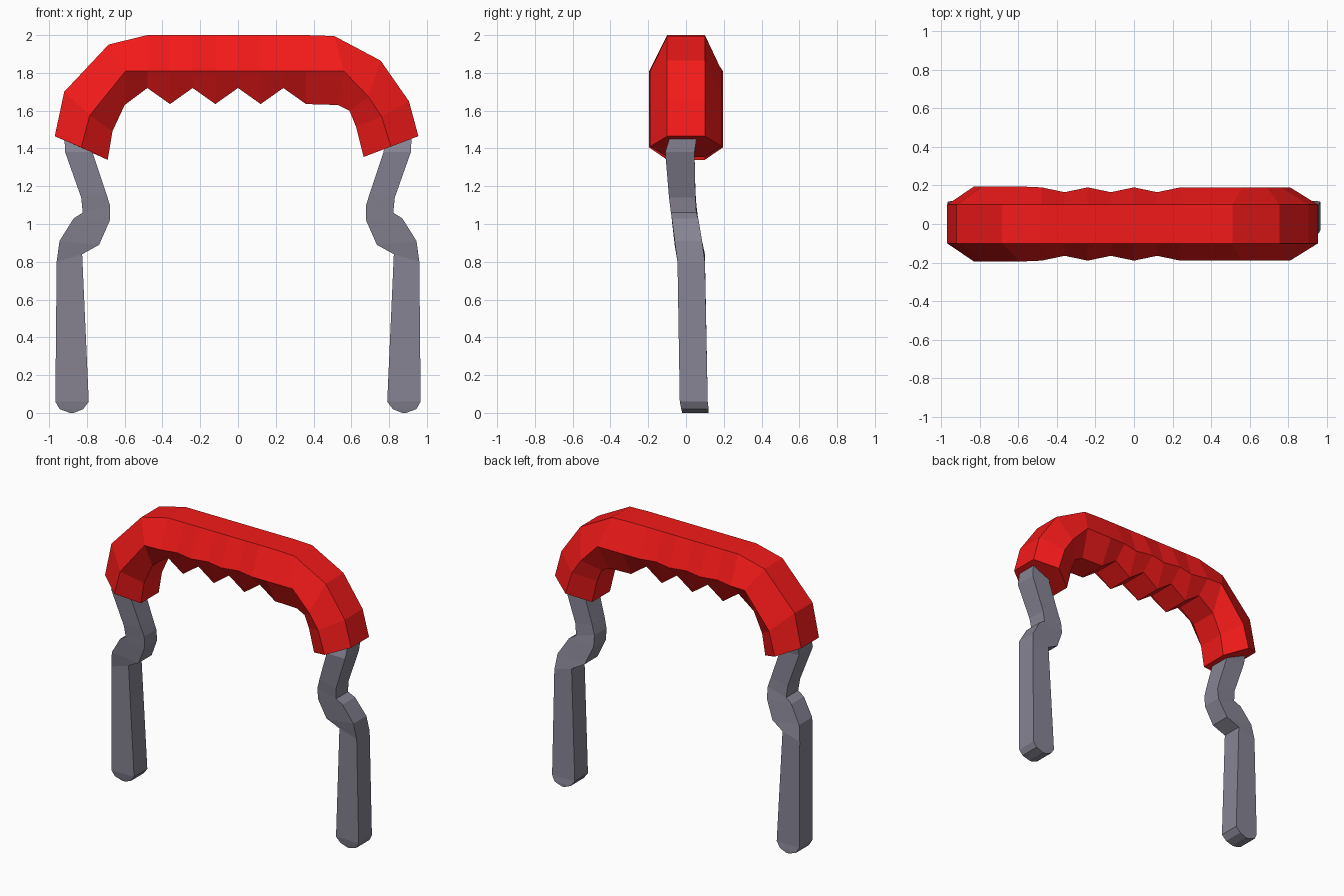
import bpy, bmesh

if "Cube" in bpy.data.objects:
    bpy.data.objects.remove(bpy.data.objects["Cube"])


def material(name, color):
    m = bpy.data.materials.new(name)
    m.diffuse_color = color
    m.use_nodes = True
    m.node_tree.nodes["Principled BSDF"].inputs["Base Color"].default_value = m.diffuse_color
    return m


def loft(name, rings, mat):
    """Skin a list of equal-length vertex rings and cap both ends."""
    bm = bmesh.new()
    loops = [[bm.verts.new(p) for p in ring] for ring in rings]
    n = len(loops[0])
    for a, b in zip(loops, loops[1:]):
        for i in range(n):
            j = (i + 1) % n
            bm.faces.new((a[i], a[j], b[j], b[i]))
    bm.faces.new(loops[0])
    bm.faces.new(loops[-1])
    bmesh.ops.recalc_face_normals(bm, faces=bm.faces)
    me = bpy.data.meshes.new(name)
    bm.to_mesh(me)
    bm.free()
    me.materials.append(mat)
    ob = bpy.data.objects.new(name, me)
    bpy.context.collection.objects.link(ob)
    return ob


red = material("red", (0.9, 0.01, 0.01, 1))
grey = material("grey", (0.24, 0.23, 0.29, 1))

# Grip: hexagonal sections given as outer, middle and inner (x, z) points
left = [((-0.97, 1.465), (-0.83, 1.405), (-0.69, 1.34)),
        ((-0.92, 1.70), (-0.785, 1.575), (-0.665, 1.49)),
        ((-0.685, 1.95), (-0.595, 1.81), (-0.60, 1.63))]
right = [((0.51, 1.995), (0.56, 1.81), (0.53, 1.63)),
         ((0.755, 1.865), (0.69, 1.675), (0.59, 1.60)),
         ((0.905, 1.65), (0.76, 1.57), (0.625, 1.515)),
         ((0.955, 1.465), (0.81, 1.41), (0.665, 1.355))]
stations = [(s, 0.195) for s in left]
# Finger ridges along the straight middle
for i in range(8):
    x = -0.48 + 0.12 * i
    tip = i % 2
    stations.append((((x, 2.0), (x, 1.81), (x, 1.635 if tip else 1.72)),
                     0.165 if tip and i < 6 else 0.19))
stations += [(s, 0.19) for s in right]

rings = []
for (o, m, i), w in stations:
    rings.append([(o[0], -0.10, o[1]), (o[0], 0.10, o[1]), (m[0], w, m[1]),
                  (i[0], 0.10, i[1]), (i[0], -0.10, i[1]), (m[0], -w, m[1])])
loft("grip", rings, red)

# Legs: outer (x, z), inner (x, z), front y, back y for each section
leg = [((0.92, 1.48), (0.78, 1.44), -0.08, 0.06),
       ((0.915, 1.38), (0.77, 1.38), -0.11, 0.045),
       ((0.83, 1.14), (0.70, 1.17), -0.09, 0.05),
       ((0.822, 1.06), (0.678, 1.10), -0.08, 0.055),
       ((0.87, 1.03), (0.678, 1.02), -0.075, 0.065),
       ((0.945, 0.91), (0.735, 0.89), -0.06, 0.085),
       ((0.96, 0.80), (0.825, 0.84), -0.045, 0.10),
       ((0.967, 0.06), (0.79, 0.06), -0.033, 0.115),
       ((0.945, 0.02), (0.82, 0.02), -0.025, 0.12),
       ((0.89, 0.0), (0.87, 0.0), -0.02, 0.12)]
for name, side in (("left_leg", -1), ("right_leg", 1)):
    loft(name, [[(side * o[0], f, o[1]), (side * o[0], b, o[1]),
                 (side * i[0], b, i[1]), (side * i[0], f, i[1])]
                for o, i, f, b in leg], grey)
